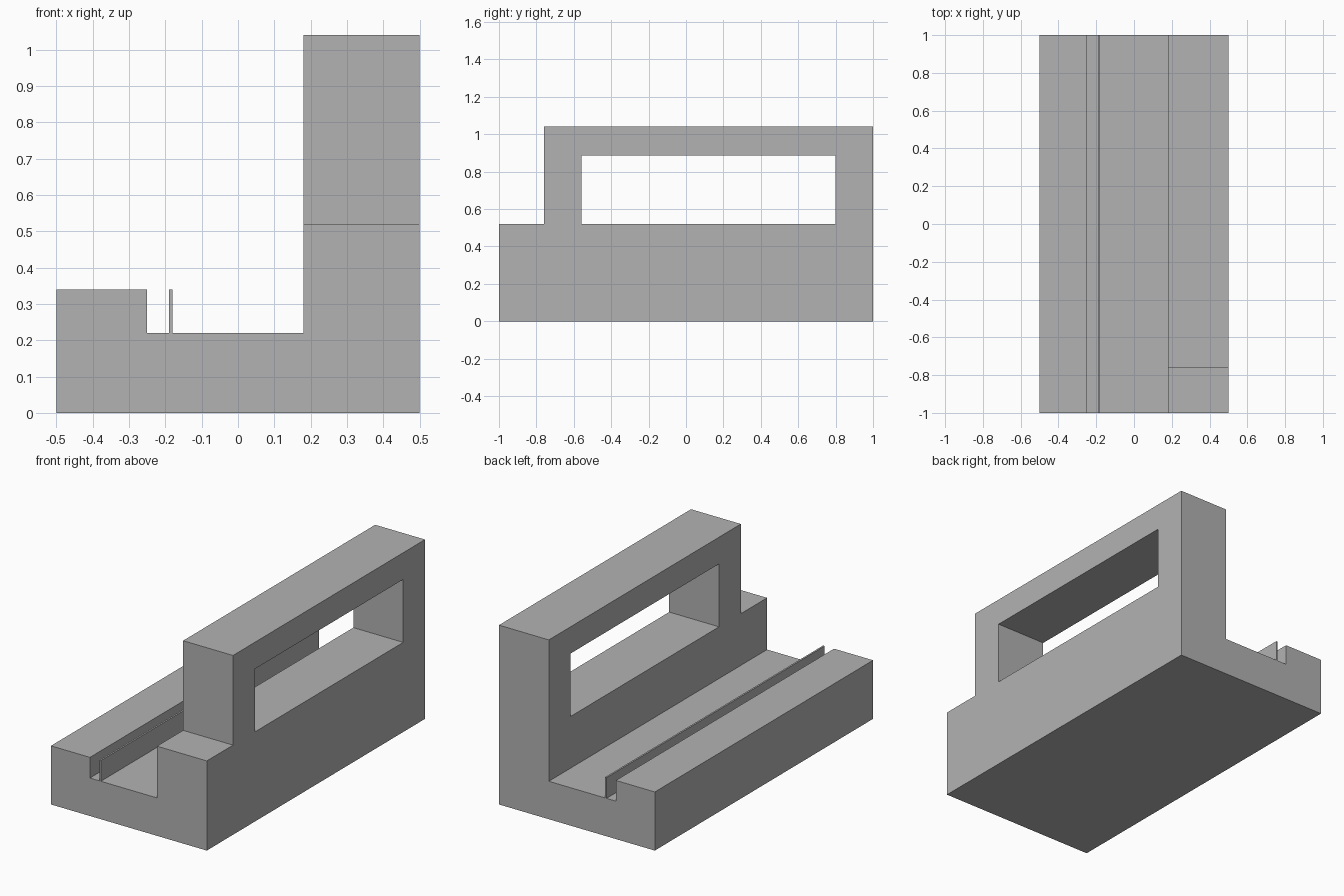
import bpy
import bmesh
from mathutils import Vector

cube = bpy.data.objects.get("Cube")
if cube:
    bpy.data.objects.remove(cube, do_unlink=True)

# Single grey material
grey = bpy.data.materials.new("plain_grey")
grey.use_nodes = True
grey.diffuse_color = (0.448, 0.448, 0.448, 1)
grey.node_tree.nodes["Principled BSDF"].inputs["Base Color"].default_value = grey.diffuse_color


def finish(bm, name):
    bmesh.ops.recalc_face_normals(bm, faces=bm.faces)
    mesh = bpy.data.meshes.new(name)
    bm.to_mesh(mesh)
    bm.free()
    mesh.materials.append(grey)
    obj = bpy.data.objects.new(name, mesh)
    bpy.context.collection.objects.link(obj)
    return obj


def extrude_along_y(name, profile, y0, y1):
    bm = bmesh.new()
    face = bm.faces.new([bm.verts.new((x, y0, z)) for x, z in profile])
    geom = bmesh.ops.extrude_face_region(bm, geom=[face])["geom"]
    verts = [v for v in geom if isinstance(v, bmesh.types.BMVert)]
    bmesh.ops.translate(bm, verts=verts, vec=Vector((0, y1 - y0, 0)))
    return finish(bm, name)


def cut_box(target, name, x, y, z):
    cutter = extrude_along_y(name, [(x[0], z[0]), (x[1], z[0]), (x[1], z[1]), (x[0], z[1])], *y)
    cutter.hide_render = True
    mod = target.modifiers.new(name, "BOOLEAN")
    mod.operation = "DIFFERENCE"
    mod.solver = "EXACT"
    mod.object = cutter
    bpy.context.view_layer.objects.active = target
    bpy.ops.object.modifier_apply(modifier=name)
    bpy.data.objects.remove(cutter, do_unlink=True)


# Cross-section: low ledge, narrow slot, thin fin, channel floor, tall wall
section = [(-0.5, 0), (0.5, 0), (0.5, 1.04), (0.18, 1.04), (0.18, 0.22),
           (-0.18, 0.22), (-0.18, 0.34), (-0.19, 0.34), (-0.19, 0.22),
           (-0.25, 0.22), (-0.25, 0.34), (-0.5, 0.34)]
body = extrude_along_y("channel_body", section, -1, 1)

# Front step and long window through the tall wall
cut_box(body, "front_step", (0.1, 0.6), (-1.1, -0.76), (0.52, 1.2))
cut_box(body, "wall_window", (0.1, 0.6), (-0.56, 0.8), (0.52, 0.885))
